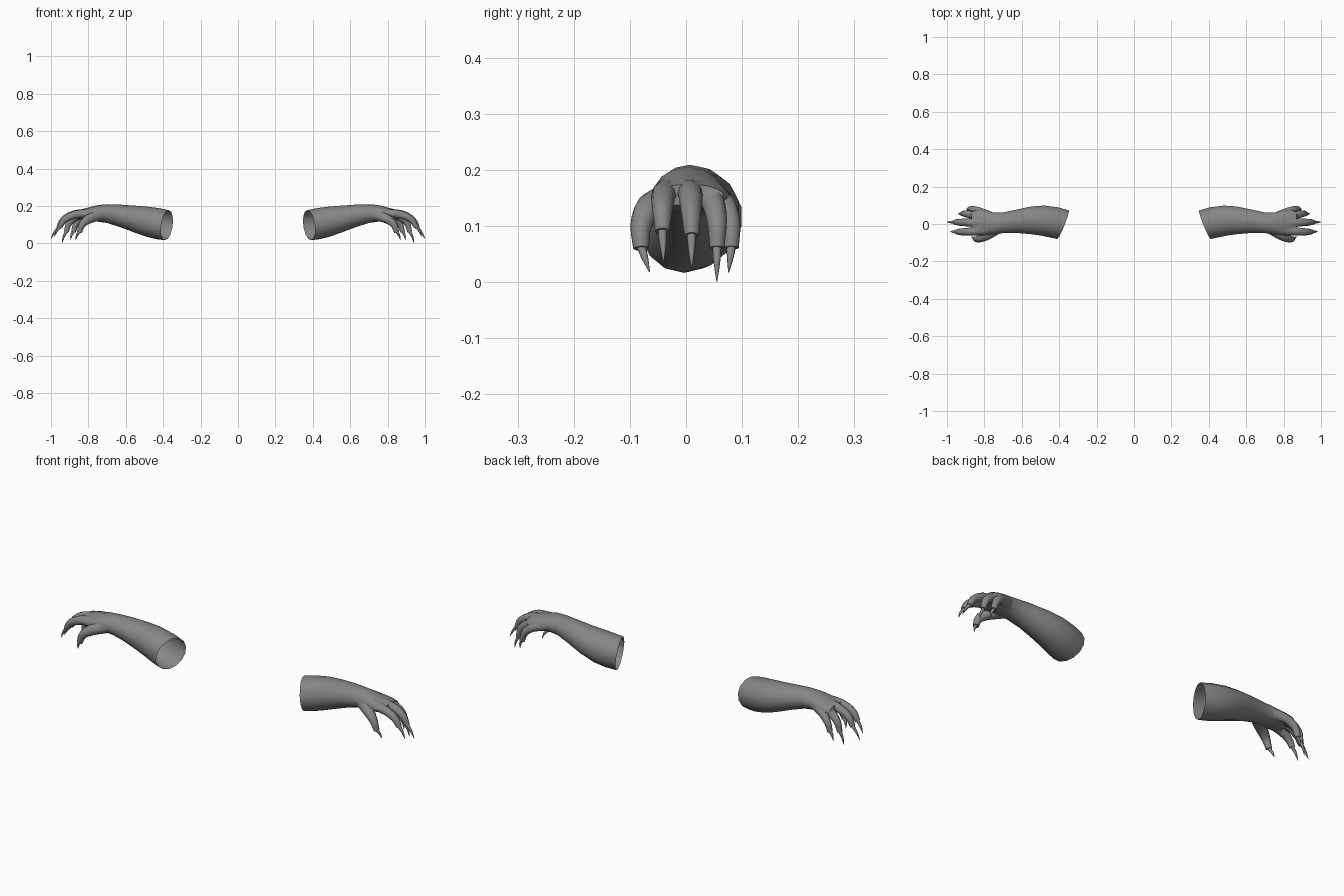
import bpy, bmesh, math
from mathutils import Vector

if "Cube" in bpy.data.objects:
    bpy.data.objects.remove(bpy.data.objects["Cube"])


def finish(bm, name):
    bmesh.ops.recalc_face_normals(bm, faces=bm.faces)
    mesh = bpy.data.meshes.new(name)
    bm.to_mesh(mesh)
    bm.free()
    obj = bpy.data.objects.new(name, mesh)
    bpy.context.collection.objects.link(obj)
    return obj


def loft(name, rings, caps=(True, True)):
    bm = bmesh.new()
    loops = [[bm.verts.new(p) for p in ring] for ring in rings]
    n = len(loops[0])
    for a, b in zip(loops, loops[1:]):
        for i in range(n):
            bm.faces.new((a[i], a[(i + 1) % n], b[(i + 1) % n], b[i]))
    for use, loop in zip(caps, (loops[0], loops[-1])):
        if use:
            bm.faces.new(loop)
    return finish(bm, name)


def smooth_path(points, steps):
    """Catmull-Rom through (x, y, z, radius) points."""
    p = [Vector(q) for q in points]
    p = [2 * p[0] - p[1]] + p + [2 * p[-1] - p[-2]]
    out = []
    for i in range(1, len(p) - 2):
        a, b, c, d = p[i - 1:i + 3]
        for s in range(steps):
            t = s / steps
            out.append(0.5 * (2 * b + (c - a) * t + (2 * a - 5 * b + 4 * c - d) * t * t
                              + (3 * b - a - 3 * c + d) * t ** 3))
    return out + [p[-2]]


def tube(name, points, sides, steps, caps=(True, True)):
    path = smooth_path(points, steps)
    rings = []
    for i, q in enumerate(path):
        tan = (path[min(i + 1, len(path) - 1)] - path[max(i - 1, 0)]).xyz.normalized()
        u = (Vector((0, 1, 0)) - tan * tan.y).normalized()
        v = tan.cross(u)
        rings.append([q.xyz + q.w * (u * math.cos(2 * math.pi * k / sides)
                                     + v * math.sin(2 * math.pi * k / sides)) for k in range(sides)])
    return loft(name, rings, caps)


# Forearm and palm: x, y min, y max, z min, z max, slant of the section
sections = [
    (.380, -.080, .073, .018, .176, -.40), (.430, -.072, .090, .024, .187, -.25),
    (.490, -.062, .099, .038, .195, -.10), (.550, -.055, .094, .058, .200, 0),
    (.630, -.048, .077, .088, .206, 0), (.700, -.049, .062, .110, .208, 0),
    (.750, -.055, .062, .117, .204, 0), (.800, -.061, .072, .122, .191, 0),
    (.840, -.061, .076, .128, .181, 0), (.868, -.054, .066, .136, .174, 0)]
rings = []
for x, y0, y1, z0, z1, slant in sections:
    ring = []
    for k in range(14):
        a = 2 * math.pi * (k + .5) / 14
        y = (y1 - y0) / 2 * math.cos(a) * 1.02
        z = (z1 - z0) / 2 * math.sin(a) * 1.02
        ring.append((x + slant * y + slant * .3 * z, (y0 + y1) / 2 + y, (z0 + z1) / 2 + z))
    rings.append(ring)
arm = loft("forearm", rings)

# Digits: four path points with radius, then the claw tip
digits = {
    "thumb": ([(.735, -.028, .150, .029), (.795, -.064, .132, .026),
               (.833, -.080, .100, .019), (.848, -.080, .060, .014)], (.868, -.065, .018)),
    "index": ([(.790, -.032, .160, .025), (.868, -.040, .154, .022),
               (.926, -.042, .127, .018), (.951, -.042, .090, .013)], (.982, -.040, .034)),
    "middle": ([(.790, .002, .162, .025), (.878, .008, .155, .022),
                (.936, .009, .124, .018), (.959, .010, .083, .013)], (1.0, .010, .024)),
    "ring": ([(.785, .033, .157, .025), (.855, .046, .146, .022),
              (.902, .055, .110, .018), (.918, .055, .061, .013)], (.940, .055, .001)),
    "little": ([(.765, .040, .155, .025), (.825, .066, .140, .022),
                (.865, .080, .105, .017), (.880, .081, .061, .013)], (.895, .076, .017))}
parts = []
helpers = []
for name, (path, tip) in digits.items():
    finger = tube(name + "_finger", path, 10, 3)
    finger.hide_render = True
    helpers.append(finger)
    mod = arm.modifiers.new(name, 'BOOLEAN')
    mod.operation = 'UNION'
    mod.solver = 'EXACT'
    mod.object = finger
    # Curved claw growing out of the fingertip
    end, before, tip = Vector(path[-1][:3]), Vector(path[-2][:3]), Vector(tip)
    base = end.lerp(before, .1)
    mid = end.lerp(tip, .45) + Vector((.004, 0, .002))
    parts.append(tube(name + "_claw", [(*base, .0085), (*mid, .0060), (*tip, .0008)],
                      8, 3, (False, True)))

# Weld the fingers to the hand, then open the elbow end
bpy.context.view_layer.update()
evaluated = arm.evaluated_get(bpy.context.evaluated_depsgraph_get())
bm = bmesh.new()
bm.from_mesh(evaluated.to_mesh())
arm.modifiers.clear()
cap = [f for f in bm.faces if f.normal.x < -.6 and f.calc_center_median().x < .4]
bmesh.ops.delete(bm, geom=cap, context='FACES')
bm.to_mesh(arm.data)
bm.free()
for h in helpers:
    bpy.data.objects.remove(h)
parts.append(arm)

# Dark grey skin, smooth shading and the mirrored left side
skin = bpy.data.materials.new("dark_grey")
skin.diffuse_color = (.24, .24, .24, 1)
skin.use_nodes = True
skin.node_tree.nodes["Principled BSDF"].inputs["Base Color"].default_value = skin.diffuse_color
for obj in parts:
    obj.data.materials.clear()
    obj.data.materials.append(skin)
    bpy.ops.object.select_all(action='DESELECT')
    obj.select_set(True)
    bpy.context.view_layer.objects.active = obj
    bpy.ops.object.shade_smooth_by_angle(angle=math.radians(65))
    mirror = obj.modifiers.new("Mirror", 'MIRROR')
    mirror.use_mirror_merge = False
